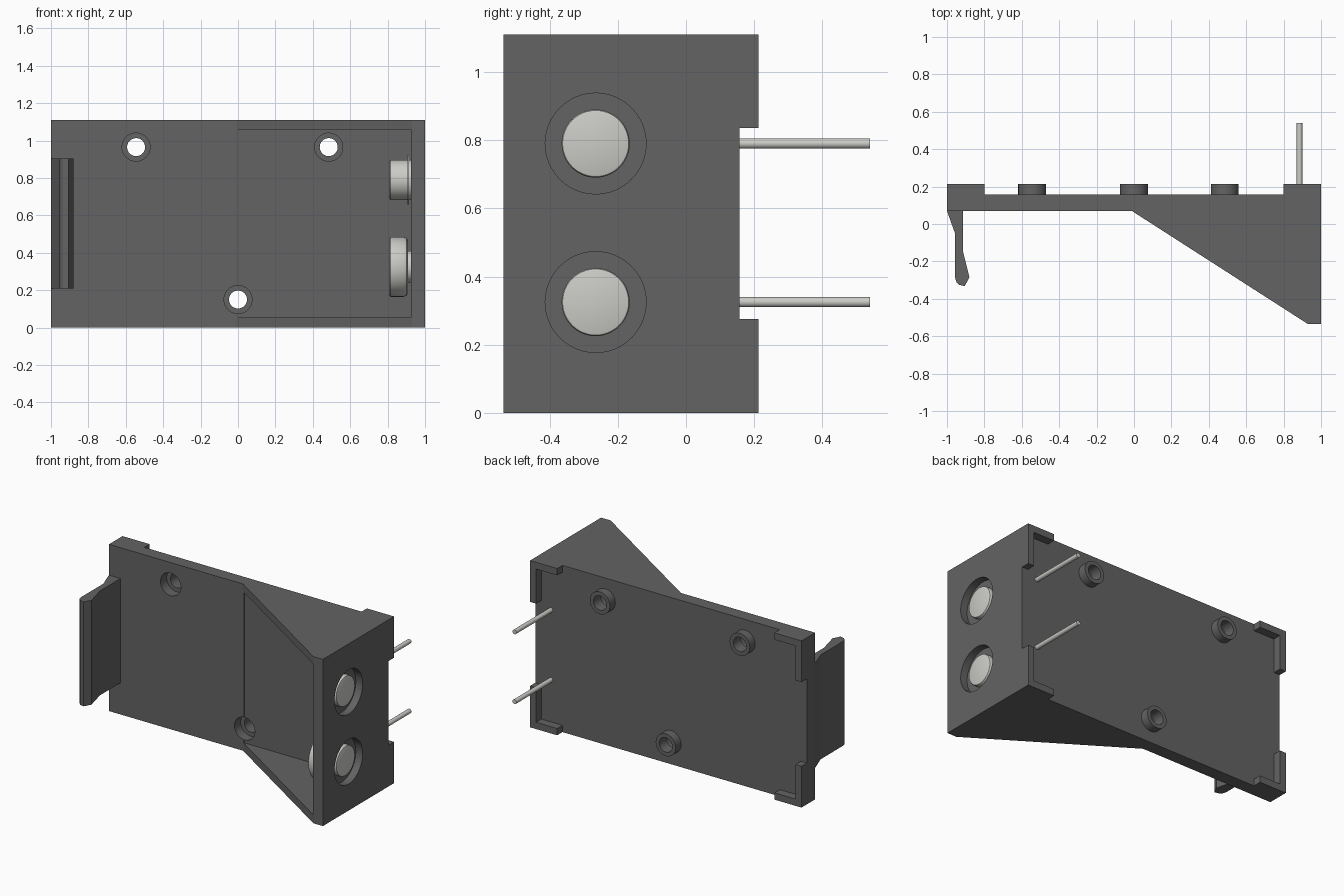
import bpy, bmesh
from math import radians, pi
from mathutils import Matrix, Vector

if "Cube" in bpy.data.objects:
    bpy.data.objects.remove(bpy.data.objects["Cube"])

def mat(name, c):
    m = bpy.data.materials.new(name)
    m.diffuse_color = (*c, 1)
    m.use_nodes = True
    m.node_tree.nodes["Principled BSDF"].inputs["Base Color"].default_value = m.diffuse_color
    return m

DARK = mat("dark_plastic", (0.125, 0.125, 0.125))
METAL = mat("pale_metal", (0.6, 0.6, 0.57))

def finish(bm, name, material, smooth=False):
    bmesh.ops.remove_doubles(bm, verts=bm.verts, dist=1e-5)
    bmesh.ops.recalc_face_normals(bm, faces=bm.faces)
    me = bpy.data.meshes.new(name)
    bm.to_mesh(me)
    bm.free()
    me.materials.append(material)
    ob = bpy.data.objects.new(name, me)
    bpy.context.collection.objects.link(ob)
    if smooth:
        bpy.ops.object.select_all(action='DESELECT')
        ob.select_set(True)
        bpy.context.view_layer.objects.active = ob
        bpy.ops.object.shade_smooth_by_angle(angle=radians(35))
    return ob

def prism(name, pts, axis, lo, hi, material=DARK):
    """Extrude a profile: axis 'z' takes (x, y) points, axis 'y' takes (x, z)."""
    bm = bmesh.new()
    co = (lambda a, b: (a, b, lo)) if axis == 'z' else (lambda a, b: (a, lo, b))
    f = bm.faces.new([bm.verts.new(co(*p)) for p in pts])
    ext = bmesh.ops.extrude_face_region(bm, geom=[f])
    d = Vector((0, 0, hi - lo)) if axis == 'z' else Vector((0, hi - lo, 0))
    bmesh.ops.translate(bm, vec=d, verts=[v for v in ext['geom'] if isinstance(v, bmesh.types.BMVert)])
    return finish(bm, name, material)

def lathe(name, prof, axis, centre, material=METAL, closed=False, n=48):
    """Spin (radius, height) points about the x or y axis through centre."""
    bm = bmesh.new()
    vs = [bm.verts.new((r, 0, h)) for r, h in prof]
    es = [bm.edges.new(p) for p in zip(vs, vs[1:])]
    if closed:
        es.append(bm.edges.new((vs[-1], vs[0])))
    bmesh.ops.spin(bm, geom=vs + es, cent=(0, 0, 0), axis=(0, 0, 1),
                   angle=2 * pi, steps=n, use_duplicate=False)
    rot = Matrix.Rotation(pi / 2, 4, 'Y') if axis == 'x' else Matrix.Rotation(-pi / 2, 4, 'X')
    bm.transform(Matrix.Translation(centre) @ rot)
    return finish(bm, name, material, True)

def cut(target, cutter):
    m = target.modifiers.new("cut", 'BOOLEAN')
    m.operation, m.solver, m.object = 'DIFFERENCE', 'EXACT', cutter
    bpy.context.view_layer.objects.active = target
    bpy.ops.object.modifier_apply(modifier=m.name)
    bpy.data.objects.remove(cutter)

H, FRONT, BACK, LIP = 1.11, 0.07, 0.157, 0.213
HOLES = [(-0.545, 0.965), (0.485, 0.965), (0, 0.15)]
BUTTON_Z = [0.79, 0.325]
BY = -0.265

# Back plate with wedge housing, hollowed from the front
body = prism("plate_and_housing", [(-1, BACK), (1, BACK), (1, -0.535), (0.93, -0.535),
             (-0.012, FRONT), (-1, FRONT)], 'z', 0, H)
cut(body, prism("pocket_cutter", [(0, FRONT), (0.925, FRONT), (0.925, -0.8), (0, -0.8)],
                'z', 0.055, 1.06))

# Counterbored screw holes with bosses on the back
for i, (x, z) in enumerate(HOLES):
    cut(body, lathe("hole_cutter", [(0, 0), (0.075, 0), (0.075, 0.135), (0.048, 0.135),
                    (0.048, 0.25), (0, 0.25)], 'y', (x, 0, z), DARK))
    lathe(f"screw_boss_{i}", [(0.048, BACK), (0.074, BACK), (0.074, LIP), (0.048, LIP)],
          'y', (x, 0, z), DARK, closed=True)

# Button recesses in the end wall
for z in BUTTON_Z:
    cut(body, lathe("recess_cutter", [(0, 0.95), (0.148, 0.95), (0.148, 1.1), (0, 1.1)],
                    'x', (0, BY, z), DARK))
bpy.ops.object.select_all(action='DESELECT')
body.select_set(True)
bpy.context.view_layer.objects.active = body
bpy.ops.object.shade_smooth_by_angle(angle=radians(25))

# L-shaped locating lips at the four back corners
t = 0.045
for sx in (-1, 1):
    for top in (0, 1):
        pts = [(1, 0), (0.8, 0), (0.8, t), (1 - t, t), (1 - t, 0.275), (1, 0.275)]
        prism(f"corner_lip_{sx}_{top}", [(sx * x, H - z if top else z) for x, z in pts],
              'y', BACK, LIP)

# Spring clip at the left end
prism("clip", [(-1, FRONT), (-0.957, -0.05), (-0.957, -0.285), (-0.95, -0.31), (-0.935, -0.325),
      (-0.905, -0.332), (-0.88, -0.285), (-0.915, -0.145), (-0.915, FRONT)], 'z', 0.21, 0.905)

# Button faces and contact pins
for i, z in enumerate(BUTTON_Z):
    lathe(f"button_face_{i}", [(0, 0.94), (0.1, 0.94), (0.1, 0.972), (0.097, 0.978),
          (0.092, 0.98), (0, 0.98)], 'x', (0, BY, z))
    lathe(f"contact_pin_{i}", [(0, -0.16), (0.015, -0.16), (0.015, 0.54), (0, 0.54)],
          'y', (0.885, 0, z), n=24)

# Inner hardware: flanged body above, rounded cap below
lathe("button_body", [(0, 0.81), (0.101, 0.81), (0.107, 0.816), (0.107, 0.905), (0.132, 0.905),
      (0.132, 0.913), (0.107, 0.913), (0.107, 0.926), (0, 0.926)], 'x', (0, BY, BUTTON_Z[0]))
lathe("button_cap", [(0, 0.81), (0.154, 0.81), (0.16, 0.816), (0.16, 0.885), (0.153, 0.902),
      (0.138, 0.91), (0.085, 0.91), (0.085, 0.926), (0, 0.926)], 'x', (0, BY, BUTTON_Z[1]))
